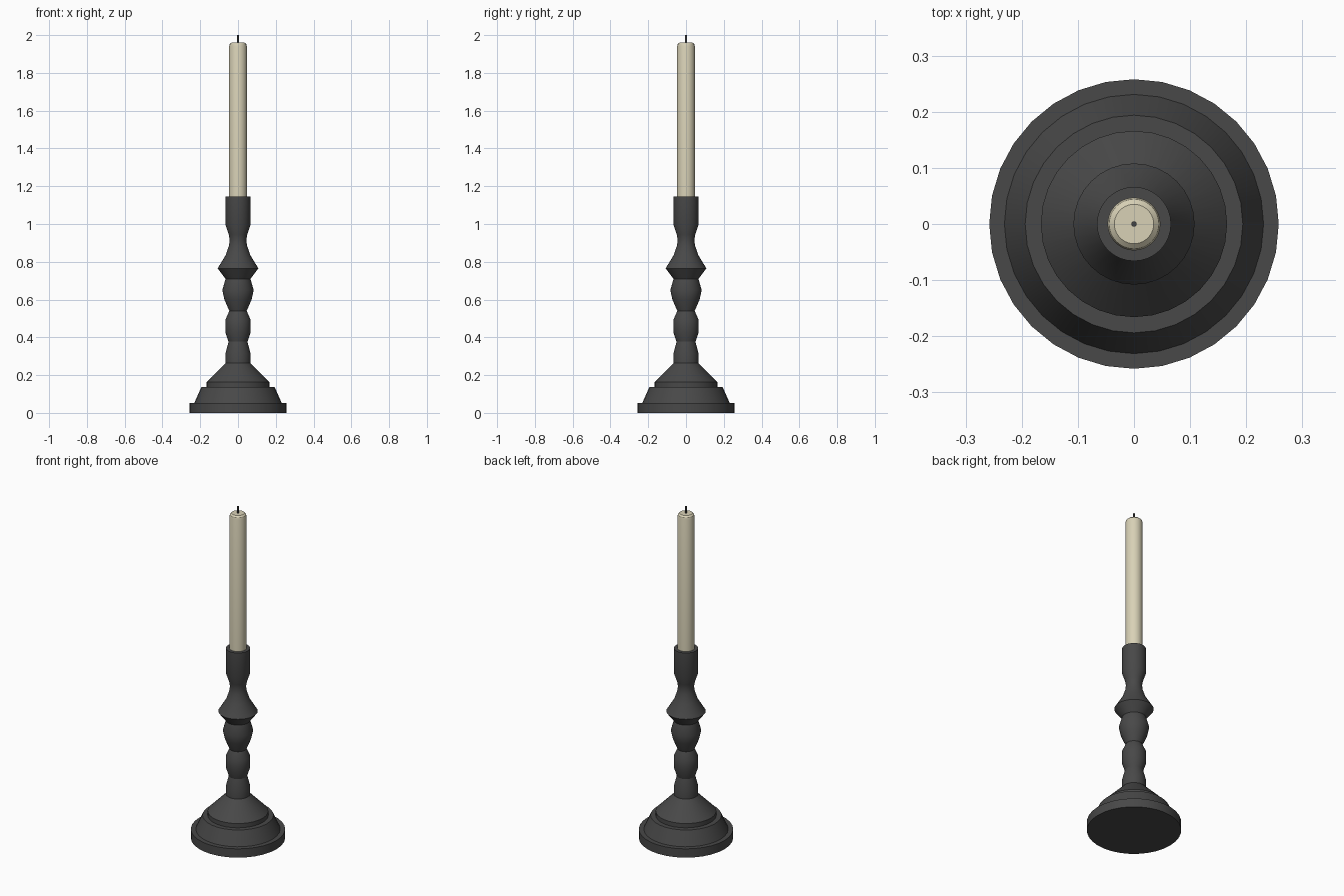
import bpy, bmesh, math

if "Cube" in bpy.data.objects:
    bpy.data.objects.remove(bpy.data.objects["Cube"])


def material(name, rgb):
    m = bpy.data.materials.new(name)
    m.diffuse_color = (*rgb, 1)
    m.use_nodes = True
    m.node_tree.nodes["Principled BSDF"].inputs["Base Color"].default_value = m.diffuse_color
    return m


def lathe(name, profile, sides, mat):
    """Turn an (r, z) profile round the z axis and cap both ends."""
    bm = bmesh.new()
    rings = []
    for r, z in profile:
        rings.append([bm.verts.new((r * math.cos(2 * math.pi * i / sides),
                                    r * math.sin(2 * math.pi * i / sides), z))
                      for i in range(sides)])
    for a, b in zip(rings, rings[1:]):
        for i in range(sides):
            j = (i + 1) % sides
            bm.faces.new((a[i], a[j], b[j], b[i]))
    bm.faces.new(rings[0][::-1])
    bm.faces.new(rings[-1])
    me = bpy.data.meshes.new(name)
    bm.to_mesh(me)
    bm.free()
    me.materials.append(mat)
    ob = bpy.data.objects.new(name, me)
    bpy.context.collection.objects.link(ob)
    bpy.ops.object.select_all(action='DESELECT')
    ob.select_set(True)
    bpy.context.view_layer.objects.active = ob
    bpy.ops.object.shade_smooth_by_angle(angle=math.radians(30))
    return ob


iron = material("dark_iron", (0.065, 0.065, 0.065))
wax = material("cream_wax", (0.69, 0.64, 0.47))
char = material("dark_wick", (0.06, 0.06, 0.06))

# Turned holder: stepped base, baluster stem and candle cup
lathe("candle_holder", [
    (0.258, 0), (0.258, 0.053), (0.231, 0.053), (0.194, 0.137),
    (0.166, 0.137), (0.166, 0.163), (0.066, 0.264), (0.066, 0.315),
    (0.050, 0.377), (0.066, 0.425), (0.067, 0.46), (0.066, 0.495),
    (0.046, 0.54), (0.072, 0.60), (0.083, 0.65), (0.066, 0.71),
    (0.108, 0.765), (0.065, 0.835), (0.048, 0.885), (0.044, 0.915),
    (0.049, 0.945), (0.066, 0.995), (0.066, 1.145)], 32, iron)

# Candle with bevelled top
lathe("candle", [(0.047, 1.14), (0.047, 1.94), (0.044, 1.952), (0.035, 1.96)], 64, wax)

# Wick
lathe("wick", [(0.005, 1.955), (0.005, 2.0)], 12, char)
